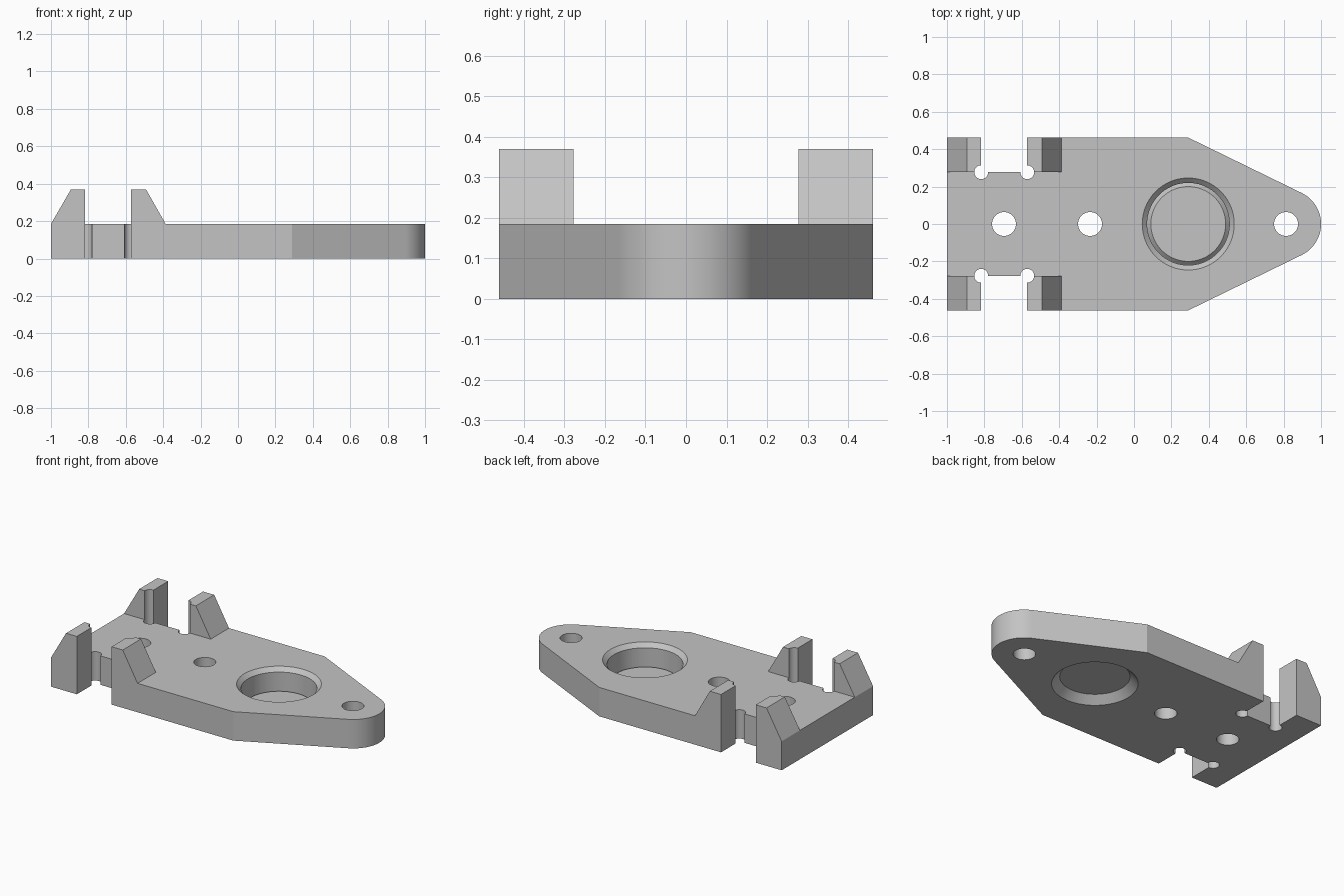
import bpy, bmesh, math

cube = bpy.data.objects.get("Cube")
if cube:
    bpy.data.objects.remove(cube, do_unlink=True)

THICK, TALL = 0.185, 0.37        # plate and lug heights
HALF, NECK = 0.462, 0.277        # half widths outside and between the slots
SLOT = (-0.817, -0.571)          # slot ends along x
NOSE_X, NOSE_R = 0.815, 0.185
BORE_X, BORE_R, CHAMFER = 0.29, 0.22, 0.026

grey = bpy.data.materials.new("plain grey")
grey.use_nodes = True
grey.diffuse_color = (0.55, 0.55, 0.55, 1)
grey.node_tree.nodes["Principled BSDF"].inputs["Base Color"].default_value = grey.diffuse_color


def prism(name, points, direction):
    """Extrude a closed loop of 3D points along a direction."""
    bm = bmesh.new()
    face = bm.faces.new([bm.verts.new(p) for p in points])
    moved = bmesh.ops.extrude_face_region(bm, geom=[face])["geom"]
    bmesh.ops.translate(bm, vec=direction,
                        verts=[v for v in moved if isinstance(v, bmesh.types.BMVert)])
    bmesh.ops.recalc_face_normals(bm, faces=bm.faces)
    mesh = bpy.data.meshes.new(name)
    bm.to_mesh(mesh)
    bm.free()
    mesh.materials.append(grey)
    obj = bpy.data.objects.new(name, mesh)
    bpy.context.collection.objects.link(obj)
    return obj


def cone(name, x, y, z0, z1, r0, r1, sides=48):
    """Round cutter between two heights."""
    bpy.ops.mesh.primitive_cone_add(vertices=sides, radius1=r0, radius2=r1,
                                    depth=z1 - z0, location=(x, y, (z0 + z1) / 2))
    obj = bpy.context.object
    obj.name = name
    obj.data.materials.append(grey)
    return obj


# Plate outline: one side from tail to rounded nose, then mirrored
dx, dy = BORE_X - NOSE_X, HALF
tangent = math.atan2(dy, dx) - math.acos(NOSE_R / math.hypot(dx, dy))
side = [(-1, HALF), (SLOT[0], HALF), (SLOT[0], NECK),
        (SLOT[1], NECK), (SLOT[1], HALF), (BORE_X, HALF)]
steps = 16
for i in range(steps):
    a = tangent * (1 - i / steps)
    side.append((NOSE_X + NOSE_R * math.cos(a), NOSE_R * math.sin(a)))
outline = side + [(1, 0)] + [(x, -y) for x, y in reversed(side)]
plate = prism("mounting_plate", [(x, y, 0) for x, y in outline], (0, 0, THICK))

# Four sloped lugs and the relief holes in the slot corners
profiles = [[(-1, 0), (-1, THICK), (-0.893, TALL), (SLOT[0], TALL), (SLOT[0], 0)],
            [(SLOT[1], 0), (SLOT[1], TALL), (-0.492, TALL), (-0.387, THICK), (-0.387, 0)]]
steps_list = []
for s in (-1, 1):
    for profile in profiles:
        lug = prism("lug", [(x, s * NECK, z) for x, z in profile], (0, s * (HALF - NECK), 0))
        steps_list.append((lug, "UNION"))
for s in (-1, 1):
    for x in SLOT:
        steps_list.append((cone("relief_cutter", x, s * NECK, -0.1, 0.5, 0.037, 0.037, 32),
                           "DIFFERENCE"))

# Bolt holes
for x in (-0.695, -0.235, NOSE_X - 0.002):
    steps_list.append((cone("bolt_cutter", x, 0, -0.1, 0.5, 0.064, 0.064), "DIFFERENCE"))

# Large bore, chamfered above and below
wide, e = BORE_R + CHAMFER, 0.02
steps_list += [
    (cone("bore_cutter", BORE_X, 0, -0.1, 0.5, BORE_R, BORE_R, 72), "DIFFERENCE"),
    (cone("top_chamfer_cutter", BORE_X, 0, THICK - CHAMFER - e, THICK + e,
          BORE_R - e, wide + e, 72), "DIFFERENCE"),
    (cone("bottom_chamfer_cutter", BORE_X, 0, -e, CHAMFER + e,
          wide + e, BORE_R - e, 72), "DIFFERENCE")]

# Combine everything into one solid and discard the helpers
for tool, operation in steps_list:
    tool.hide_render = True
    mod = plate.modifiers.new(tool.name, "BOOLEAN")
    mod.object, mod.operation, mod.solver = tool, operation, "EXACT"
bpy.context.view_layer.update()
graph = bpy.context.evaluated_depsgraph_get()
solid = bpy.data.meshes.new_from_object(plate.evaluated_get(graph))
plate.modifiers.clear()
plate.data = solid
solid.name = "mounting_plate"
for tool, _ in steps_list:
    bpy.data.objects.remove(tool, do_unlink=True)
solid.materials.clear()
solid.materials.append(grey)
for poly in solid.polygons:
    poly.material_index = 0

# Smooth round walls, sharp edges elsewhere
bpy.ops.object.select_all(action="DESELECT")
plate.select_set(True)
bpy.context.view_layer.objects.active = plate
bpy.ops.object.shade_smooth_by_angle(angle=math.radians(20))
